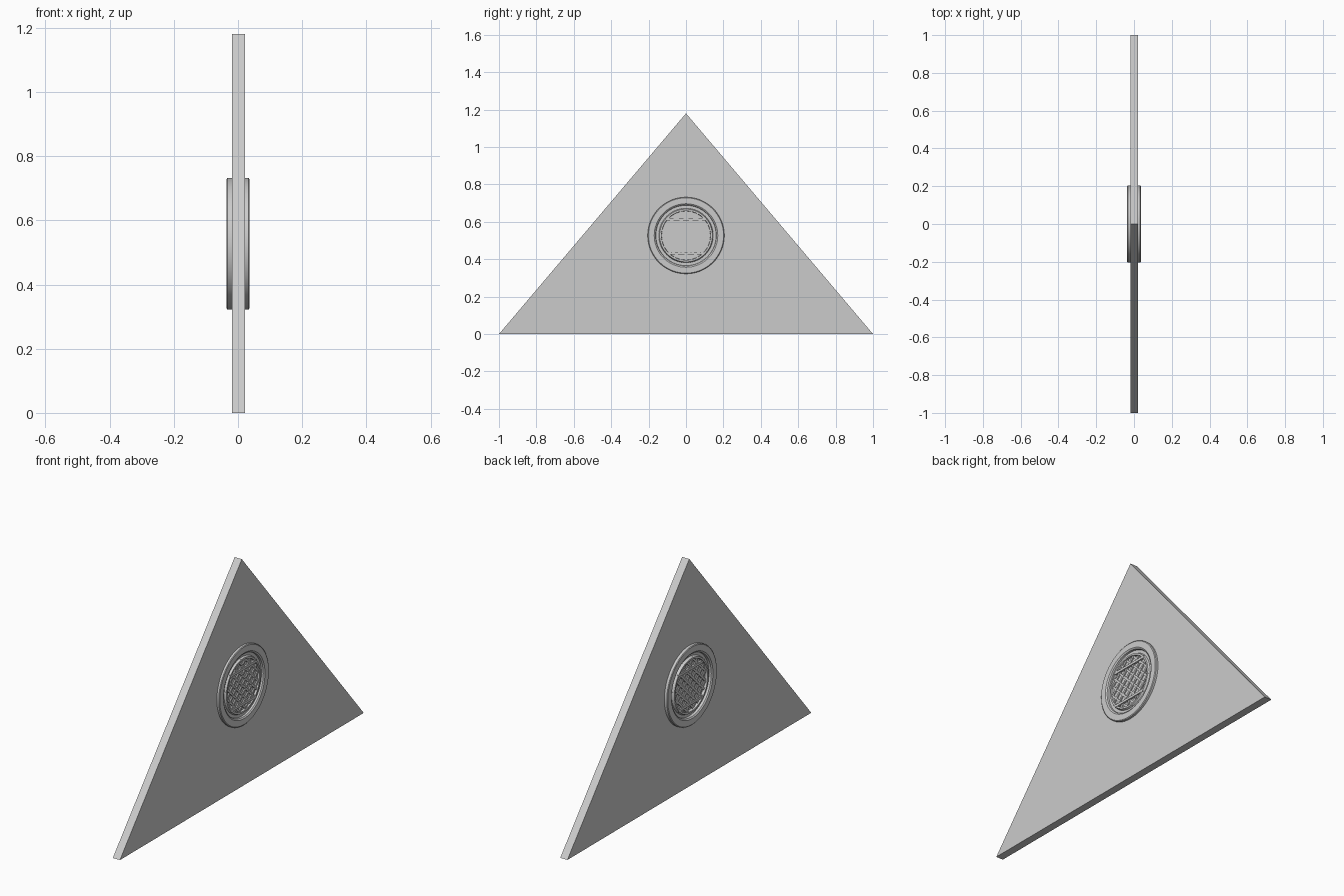
import bpy, bmesh, math
from mathutils import Matrix, Vector

cube = bpy.data.objects.get("Cube")
if cube:
    bpy.data.objects.remove(cube, do_unlink=True)

GREY = (0.6, 0.6, 0.6, 1)
mat = bpy.data.materials.new("plain grey")
mat.use_nodes = True
mat.diffuse_color = GREY
mat.node_tree.nodes["Principled BSDF"].inputs["Base Color"].default_value = GREY

CENTRE = Vector((0, 0, 0.527))   # middle of the round vent
FRONT, BACK = 0.022, -0.019      # faces of the gable panel
RADIUS = 0.14                    # lattice opening


def finish(name, bm, smooth=False):
    bmesh.ops.recalc_face_normals(bm, faces=bm.faces)
    mesh = bpy.data.meshes.new(name)
    bm.to_mesh(mesh)
    bm.free()
    mesh.materials.append(mat)
    obj = bpy.data.objects.new(name, mesh)
    bpy.context.collection.objects.link(obj)
    if smooth:
        bpy.ops.object.select_all(action='DESELECT')
        obj.select_set(True)
        bpy.context.view_layer.objects.active = obj
        bpy.ops.object.shade_smooth_by_angle(angle=math.radians(30))
    return obj


def ring(name, profile, steps=64):
    """Closed (radius, x) profile turned around the vent axis."""
    bm = bmesh.new()
    loops = []
    for i in range(steps):
        a = 2 * math.pi * i / steps
        loops.append([bm.verts.new(CENTRE + Vector((x, r * math.cos(a), r * math.sin(a))))
                      for r, x in profile])
    n = len(profile)
    for i in range(steps):
        p, q = loops[i], loops[(i + 1) % steps]
        for j in range(n):
            k = (j + 1) % n
            bm.faces.new((p[j], p[k], q[k], q[j]))
    return finish(name, bm, True)


def add_bar(bm, angle, offset, width, x0, x1):
    """Bar across the opening, trimmed to the circle's chord."""
    length = 2 * math.sqrt(RADIUS ** 2 - offset ** 2)
    place = (Matrix.Translation(CENTRE) @ Matrix.Rotation(angle, 4, 'X')
             @ Matrix.Translation(((x0 + x1) / 2, 0, offset))
             @ Matrix.Diagonal((abs(x1 - x0), length, width, 1)))
    bmesh.ops.create_cube(bm, size=1, matrix=place)


# Triangular gable panel
bm = bmesh.new()
outline = [(-1, 0), (1, 0), (0, 1.18)]
a, b = [[bm.verts.new((x, y, z)) for y, z in outline] for x in (BACK, FRONT)]
bm.faces.new(a)
bm.faces.new(b)
for i in range(3):
    j = (i + 1) % 3
    bm.faces.new((a[i], a[j], b[j], b[i]))
finish("gable_panel", bm)

# Round vent on both faces: outer trim, groove, inner rim and lattice
for side, face, d, top in (("front", FRONT, 1, 0.036), ("back", BACK, -1, -0.036)):
    root = face - d * 0.005
    ring(side + "_outer_trim", [
        (0.205, root), (0.205, top - d * 0.003), (0.201, top),
        (0.170, top), (0.163, top - d * 0.005), (0.160, root)])
    ring(side + "_inner_rim", [
        (0.148, root), (0.141, top - d * 0.004), (0.132, top - d * 0.004),
        (0.129, root)])

    bm = bmesh.new()
    for tilt, lift in ((math.pi / 4, 0.006), (-math.pi / 4, 0.005)):
        for i in range(-3, 4):
            add_bar(bm, tilt, i * 0.036, 0.011, root, face + d * lift)
    finish(side + "_lattice", bm)

    bm = bmesh.new()
    for offset in (0.087, -0.095):
        add_bar(bm, 0, offset, 0.013, root, face + d * 0.011)
    finish(side + "_cross_bars", bm)
